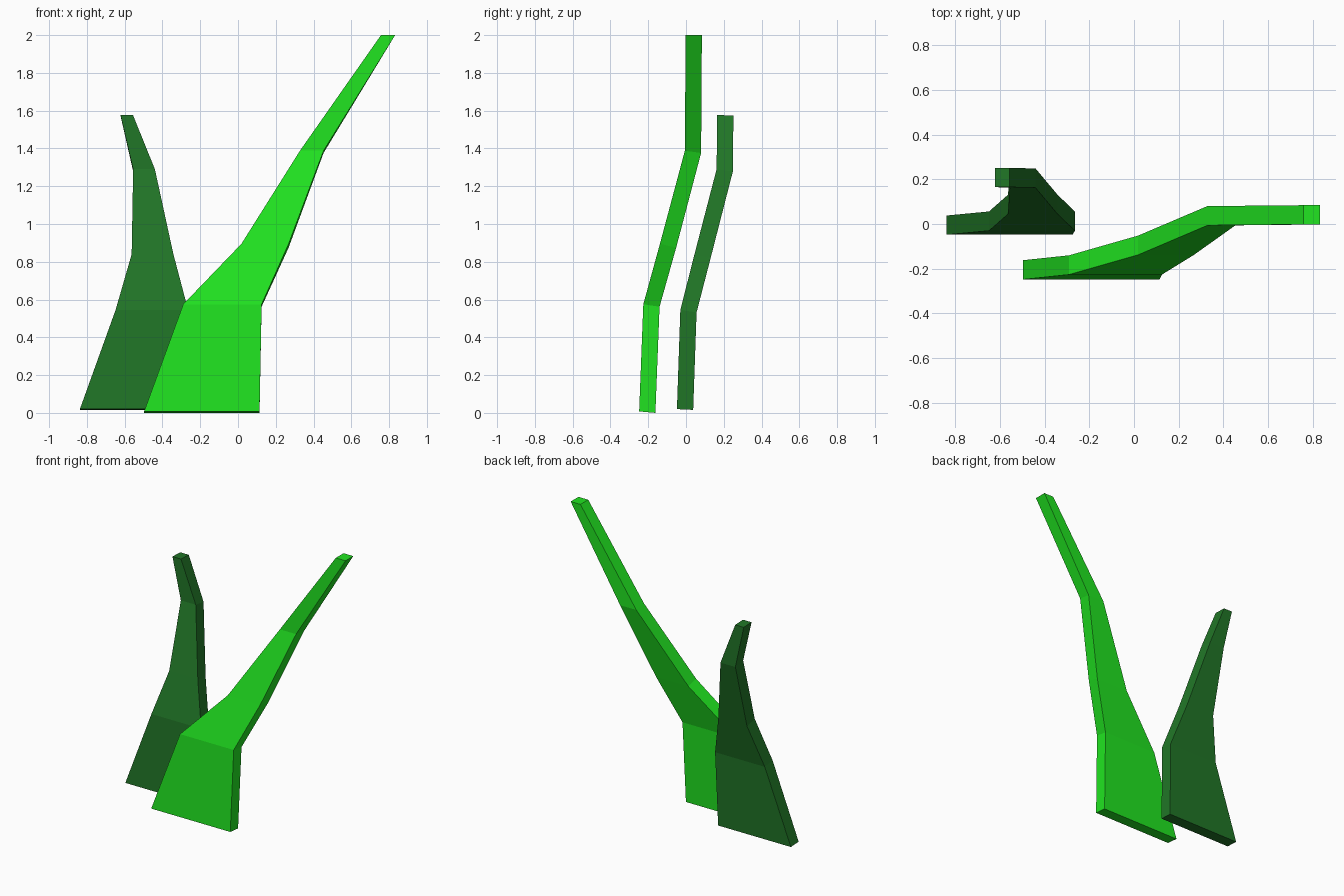
import bpy, bmesh

if "Cube" in bpy.data.objects:
    bpy.data.objects.remove(bpy.data.objects["Cube"])


def material(name, rgb):
    m = bpy.data.materials.new(name)
    m.diffuse_color = (*rgb, 1)
    m.use_nodes = True
    m.node_tree.nodes["Principled BSDF"].inputs["Base Color"].default_value = m.diffuse_color
    return m


def blade(name, rows, thick, mat):
    """Loft a bent slab; rows are (x left, x right, front y, front z, back z drop)."""
    bm = bmesh.new()
    rings = []
    for xl, xr, y, z, drop in rows:
        rings.append([bm.verts.new(p) for p in (
            (xl, y, z), (xr, y, z),
            (xr, y + thick, z - drop), (xl, y + thick, z - drop))])
    for a, b in zip(rings, rings[1:]):
        for i in range(4):
            j = (i + 1) % 4
            bm.faces.new((a[i], a[j], b[j], b[i]))
    bm.faces.new(rings[0][::-1])
    bm.faces.new(rings[-1])
    bmesh.ops.recalc_face_normals(bm, faces=bm.faces)
    me = bpy.data.meshes.new(name)
    bm.to_mesh(me)
    bm.free()
    me.materials.append(mat)
    ob = bpy.data.objects.new(name, me)
    bpy.context.collection.objects.link(ob)
    return ob


# tall bright blade leaning right
blade("tall_grass_blade", [
    (-0.497, 0.114, -0.248, 0.008, 0.008),
    (-0.290, 0.125, -0.226, 0.575, 0.013),
    (0.018, 0.268, -0.138, 0.895, 0.020),
    (0.328, 0.453, -0.006, 1.388, 0.012),
    (0.757, 0.832, -0.002, 2.000, 0.000),
], 0.086, material("bright_green", (0.015, 0.78, 0.015)))

# short dark blade behind it
blade("short_grass_blade", [
    (-0.837, -0.275, -0.048, 0.020, 0.004),
    (-0.648, -0.264, -0.030, 0.545, 0.013),
    (-0.563, -0.342, 0.045, 0.840, 0.018),
    (-0.555, -0.440, 0.162, 1.290, 0.012),
    (-0.622, -0.556, 0.165, 1.577, 0.003),
], 0.086, material("dark_green", (0.015, 0.18, 0.02)))
